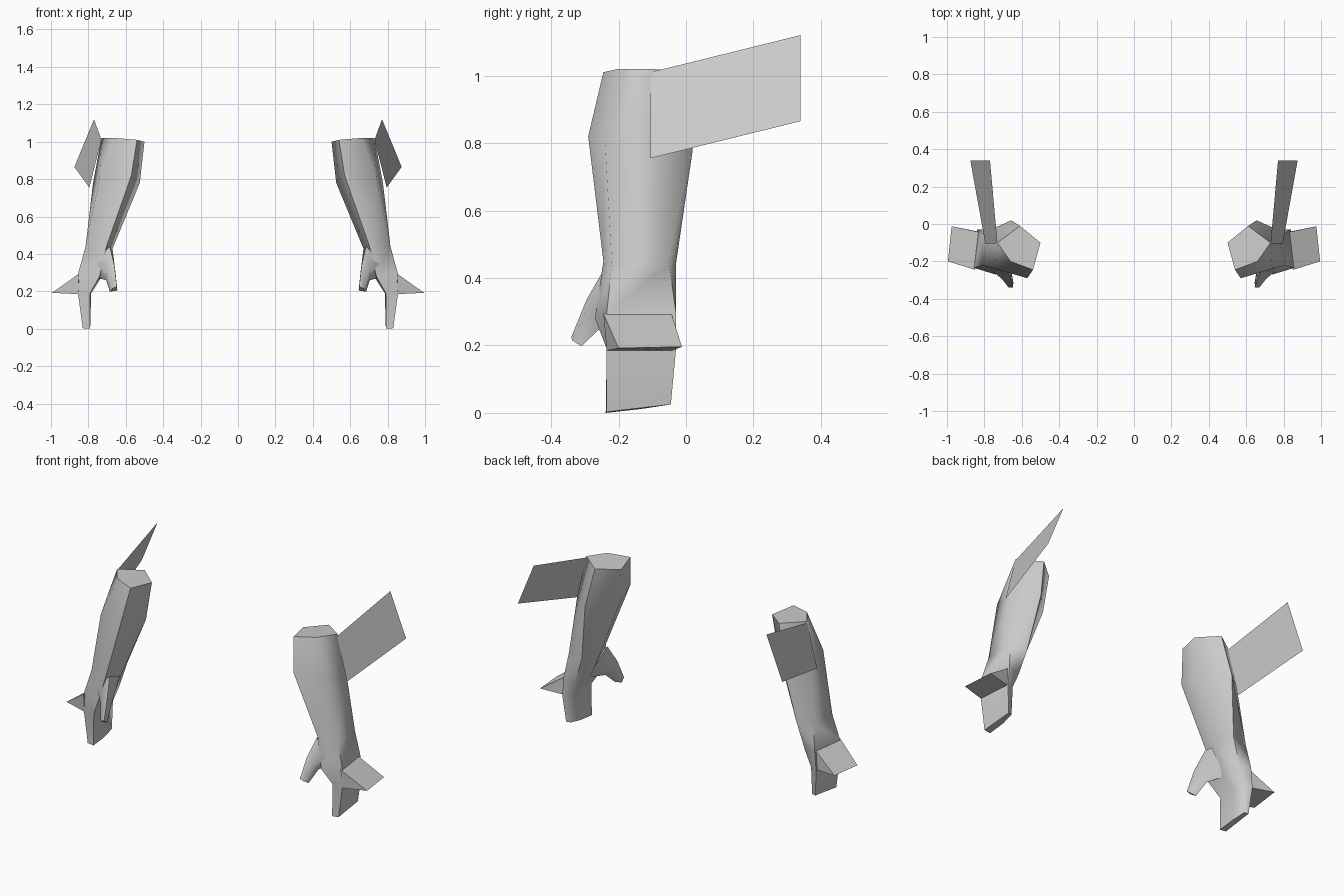
import bpy, bmesh, math

if "Cube" in bpy.data.objects:
    bpy.data.objects.remove(bpy.data.objects["Cube"])

grey = bpy.data.materials.new("plain grey")
grey.diffuse_color = (0.6, 0.6, 0.6, 1)
grey.use_nodes = True
grey.node_tree.nodes["Principled BSDF"].inputs["Base Color"].default_value = grey.diffuse_color


def loft(name, rings, side, smooth_angle=None):
    """Skin a stack of equal rings, cap both ends; side=-1 mirrors in x."""
    bm = bmesh.new()
    loops = [[bm.verts.new((side * x, y, z)) for x, y, z in r] for r in rings]
    n = len(loops[0])
    for a, b in zip(loops, loops[1:]):
        for i in range(n):
            j = (i + 1) % n
            bm.faces.new((a[i], a[j], b[j], b[i]))
    bm.faces.new(loops[0])
    if len(loops) > 1:
        bm.faces.new(loops[-1][::-1])
    bmesh.ops.recalc_face_normals(bm, faces=bm.faces)
    me = bpy.data.meshes.new(name)
    bm.to_mesh(me)
    bm.free()
    me.materials.append(grey)
    ob = bpy.data.objects.new(name, me)
    bpy.context.collection.objects.link(ob)
    if smooth_angle:
        bpy.ops.object.select_all(action='DESELECT')
        bpy.context.view_layer.objects.active = ob
        ob.select_set(True)
        bpy.ops.object.shade_smooth_by_angle(angle=math.radians(smooth_angle))
    return ob


# five-sided rings: inner, back, outer back, outer front, front
ARM = [
    [(.50, -.10, 1.0), (.61, -.01, 1.01), (.73, -.10, 1.02), (.66, -.20, 1.02), (.54, -.245, 1.01)],
    [(.525, -.12, .78), (.655, .02, .78), (.775, -.08, .78), (.74, -.24, .80), (.57, -.29, .82)],
    [(.67, -.14, .43), (.71, -.03, .44), (.81, -.05, .44), (.815, -.22, .44), (.70, -.245, .45)],
    [(.74, -.14, .26), (.76, -.04, .28), (.83, -.03, .30), (.855, -.235, .295), (.74, -.27, .28)],
    [(.785, -.13, .19), (.80, -.04, .19), (.84, -.03, .185), (.855, -.235, .185), (.79, -.235, .19)],
    [(.79, -.13, .012), (.80, -.05, .025), (.825, -.045, .025), (.83, -.235, .003), (.79, -.238, 0)],
]
# four-sided thumb rings
THUMB = [
    [(.67, -.16, .42), (.685, -.235, .44), (.77, -.24, .36), (.75, -.15, .27)],
    [(.655, -.255, .30), (.66, -.295, .335), (.705, -.295, .305), (.705, -.245, .26)],
    [(.645, -.315, .205), (.648, -.34, .225), (.672, -.338, .215), (.685, -.31, .198)],
]
# triangular wrist spike, front end to back end
SPIKE = [
    [(.85, -.245, .295), (.995, -.2, .192), (.855, -.235, .185)],
    [(.82, -.045, .30), (.975, -.012, .196), (.835, -.04, .185)],
]
# flat elbow fin
FIN = [[(.73, -.105, 1.01), (.77, .34, 1.12), (.875, .34, .865), (.795, -.105, .755)]]

for side, tag in ((1, "left"), (-1, "right")):
    loft(tag + "_arm", ARM, side, 75)
    loft(tag + "_thumb", THUMB, side, 75)
    loft(tag + "_hand_spike", SPIKE, side)
    loft(tag + "_elbow_fin", FIN, side)
